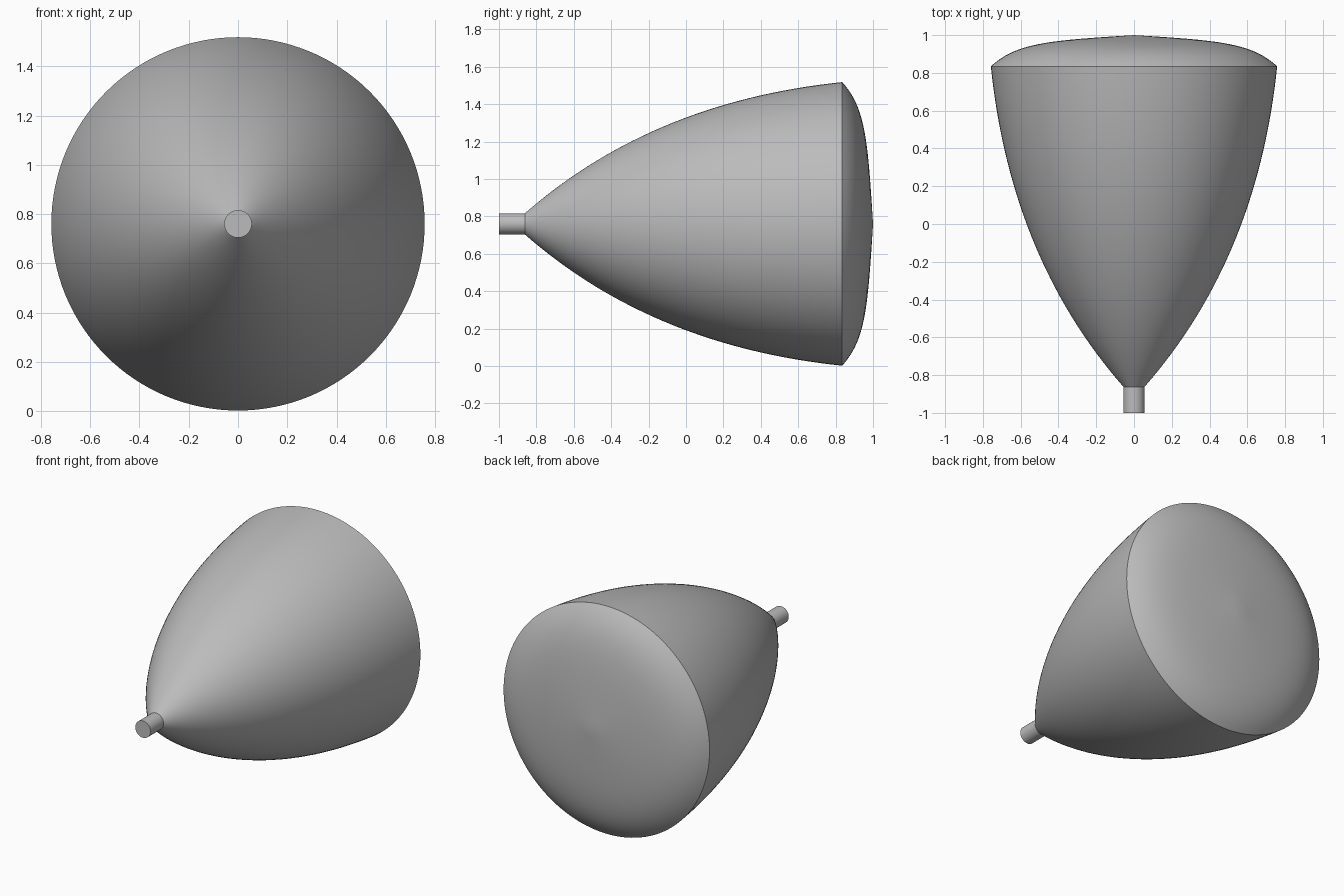
import bpy, bmesh, math
from mathutils import Vector, Matrix
from mathutils.geometry import interpolate_bezier

cube = bpy.data.objects.get("Cube")
if cube:
    bpy.data.objects.remove(cube, do_unlink=True)

AXIS_Z = 0.76
SIDES = 128

grey = bpy.data.materials.new("plain grey")
grey.use_nodes = True
grey.diffuse_color = (0.5, 0.5, 0.5, 1)
grey.node_tree.nodes["Principled BSDF"].inputs["Base Color"].default_value = (0.5, 0.5, 0.5, 1)


def curve(start, handle_a, handle_b, end, count=24):
    """Points (radius, y) along one bezier span."""
    pts = [Vector((r, y, 0)) for r, y in (start, handle_a, handle_b, end)]
    return [(p.x, p.y) for p in interpolate_bezier(*pts, count)]


def lathe(name, profile):
    """Spin a (radius, y) profile around the long axis."""
    bm = bmesh.new()
    verts = [bm.verts.new((r, y, 0)) for r, y in profile]
    edges = [bm.edges.new(pair) for pair in zip(verts, verts[1:])]
    bmesh.ops.spin(bm, geom=verts + edges, cent=(0, 0, 0), axis=(0, 1, 0),
                   angle=math.tau, steps=SIDES, use_merge=True)
    bmesh.ops.remove_doubles(bm, verts=bm.verts, dist=1e-5)
    bmesh.ops.recalc_face_normals(bm, faces=bm.faces)
    bmesh.ops.transform(bm, matrix=Matrix.Translation((0, 0, AXIS_Z)), verts=bm.verts)
    mesh = bpy.data.meshes.new(name)
    bm.to_mesh(mesh)
    bm.free()
    mesh.materials.append(grey)
    obj = bpy.data.objects.new(name, mesh)
    bpy.context.collection.objects.link(obj)
    bpy.ops.object.select_all(action="DESELECT")
    obj.select_set(True)
    bpy.context.view_layer.objects.active = obj
    bpy.ops.object.shade_smooth_by_angle(angle=math.radians(30))
    return obj


# Flared shell and domed back, meeting at a sharp rim
rim = (0.758, 0.835)
neck = (0.056, -0.862)
shell = curve(neck, (0.455, -0.407), (0.688, 0.157), rim, 32)
dome = curve(rim, (0.62, 0.96), (0.45, 0.972), (0, 1.0), 24)
lathe("bulb_body", [(0, neck[1])] + shell + dome[1:])

# Narrow stem at the front
lathe("stem", [(0, -1), (0.056, -1), (0.056, -0.85), (0, -0.85)])
